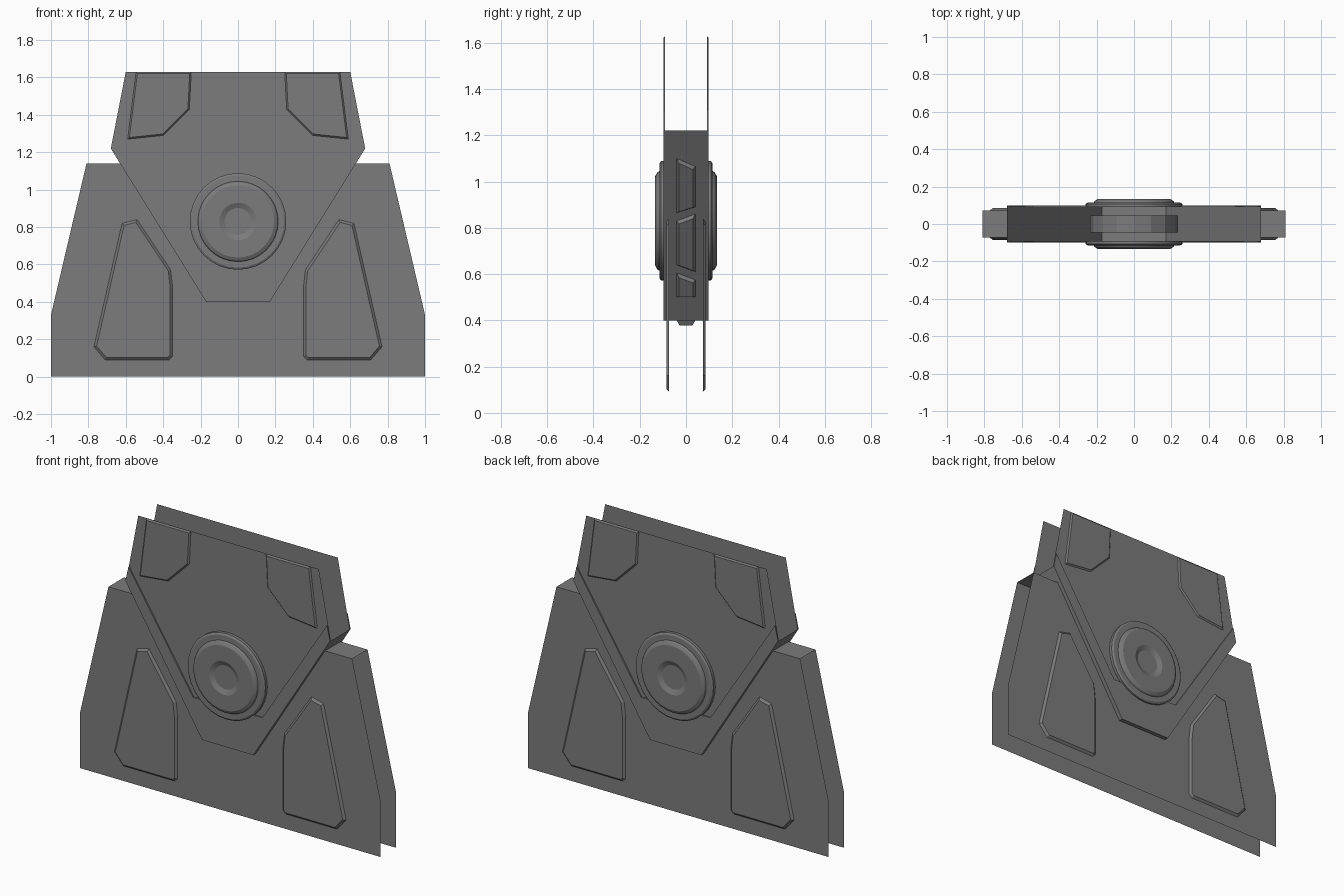
import bpy, bmesh, math
from mathutils import Vector

cube = bpy.data.objects.get("Cube")
if cube:
    bpy.data.objects.remove(cube, do_unlink=True)

steel = bpy.data.materials.new("grey_steel")
steel.use_nodes = True
GREY = (0.2, 0.2, 0.2, 1)
steel.diffuse_color = GREY
steel.node_tree.nodes["Principled BSDF"].inputs["Base Color"].default_value = GREY


def finish(name, bm, mirror=""):
    """Turn a bmesh into an object, mirrored over the named axes."""
    bm.normal_update()
    mesh = bpy.data.meshes.new(name)
    bm.to_mesh(mesh)
    bm.free()
    mesh.materials.append(steel)
    obj = bpy.data.objects.new(name, mesh)
    bpy.context.collection.objects.link(obj)
    if mirror:
        mod = obj.modifiers.new("mirror", 'MIRROR')
        mod.use_axis = ["X" in mirror, "Y" in mirror, False]
        mod.use_mirror_merge = False
    return obj


def plate(name, points, mirror="", height=0, bevel=0):
    """A flat sheet, or a raised plate with sloping sides."""
    bm = bmesh.new()
    face = bm.faces.new([bm.verts.new(p) for p in points])
    bm.normal_update()
    if height:
        bmesh.ops.inset_individual(bm, faces=[face], thickness=bevel,
                                   depth=height, use_even_offset=True)
    return finish(name, bm, mirror)


def front(outline, y):
    return [Vector((x, -y, z)) for x, z in outline]


def both(half):
    """Complete a half outline with its reflection in x."""
    return half + [(-x, z) for x, z in reversed(half)]


def strip(name, path, y, mirror=""):
    """A band of quads along an xz path, spanning the depth."""
    bm = bmesh.new()
    rows = [[bm.verts.new((x, s * y, z)) for s in (-1, 1)] for x, z in path]
    for a, b in zip(rows, rows[1:]):
        bm.faces.new((a[0], a[1], b[1], b[0]))
    return finish(name, bm, mirror)


def wall_x(z):
    return 0.17 + 0.51 * (z - 0.4) / 0.82


# Lower bracket: open-sided pair of sheets with a top cap each side
LOW, MID, HIGH = 0.073, 0.09, 0.098
base = both([(0.17, 0.4), (wall_x(1.14), 1.14), (0.81, 1.14), (1, 0.33), (1, 0)])
plate("lower_sheet", list(reversed(front(base, LOW))), "Y")
strip("lower_top_cap", [(0.81, 1.14), (wall_x(1.14), 1.14)], LOW, "X")
lower_panel = [(0.37, 0.09), (0.71, 0.09), (0.77, 0.16), (0.62, 0.82),
               (0.54, 0.84), (0.36, 0.57), (0.35, 0.48), (0.35, 0.11)]
plate("lower_panel", front(lower_panel, LOW), "XY", 0.012, 0.013)

# Upper bracket: pair of sheets joined by a V-shaped wall
upper = both([(0.17, 0.4), (0.68, 1.22), (0.6, 1.63)])
plate("upper_sheet", front(upper, MID), "Y")
strip("v_wall", both([(0.68, 1.22), (0.17, 0.4)]), HIGH)
rim = both([(0.17, 0.4), (0.68, 1.22), (0.66, 1.31), (0.23, 0.64)])
plate("v_rim", front(rim, MID), "Y", HIGH - MID)
corner = [(0.25, 1.628), (0.26, 1.43), (0.4, 1.29), (0.59, 1.27), (0.545, 1.628)]
plate("corner_panel", front(corner, MID), "XY", 0.008, 0.008)

# Raised blocks on the outside of the V wall
blocks = [(0.865, 0.89, 1.065, 1.1), (0.64, 0.61, 0.86, 0.83),
          (0.5, 0.5, 0.575, 0.605)]
for a, b, c, d in blocks:
    outline = [(-0.04, a), (0.04, b), (0.04, c), (-0.04, d)]
    plate("wall_block", [(wall_x(z), y, z) for y, z in outline], "X", 0.015, 0.01)
plate("floor_block", [(x, y, 0.4) for x, y in
      ((-0.16, -0.04), (-0.16, 0.04), (0.16, 0.04), (0.16, -0.04))],
      "", 0.022, 0.012)


def lathe(name, profile, sides, smooth):
    """Turn (radius, depth) points about the pivot axis, for both sides."""
    bm = bmesh.new()
    rings = []
    for r, y in profile:
        angles = [2 * math.pi * i / sides for i in range(sides)]
        rings.append([bm.verts.new((r * math.cos(t), -y, 0.83 + r * math.sin(t)))
                      for t in angles])
    for lo, hi in zip(rings, rings[1:]):
        for i in range(sides):
            j = (i + 1) % sides
            bm.faces.new((lo[i], lo[j], hi[j], hi[i]))
    bm.faces.new(rings[-1])
    obj = finish(name, bm, "Y")
    if smooth:
        bpy.ops.object.select_all(action='DESELECT')
        obj.select_set(True)
        bpy.context.view_layer.objects.active = obj
        bpy.ops.object.shade_smooth_by_angle(angle=math.radians(25))


# Stepped pivot cap with a dished centre, and the axle between the sheets
lathe("pivot_cap", [(0.258, MID), (0.258, 0.108), (0.247, 0.115), (0.215, 0.115),
                    (0.21, 0.124), (0.193, 0.133), (0.1, 0.133), (0.072, 0.12)],
      32, True)
lathe("axle", [(0.235, 0), (0.235, 0.045)], 16, False)
